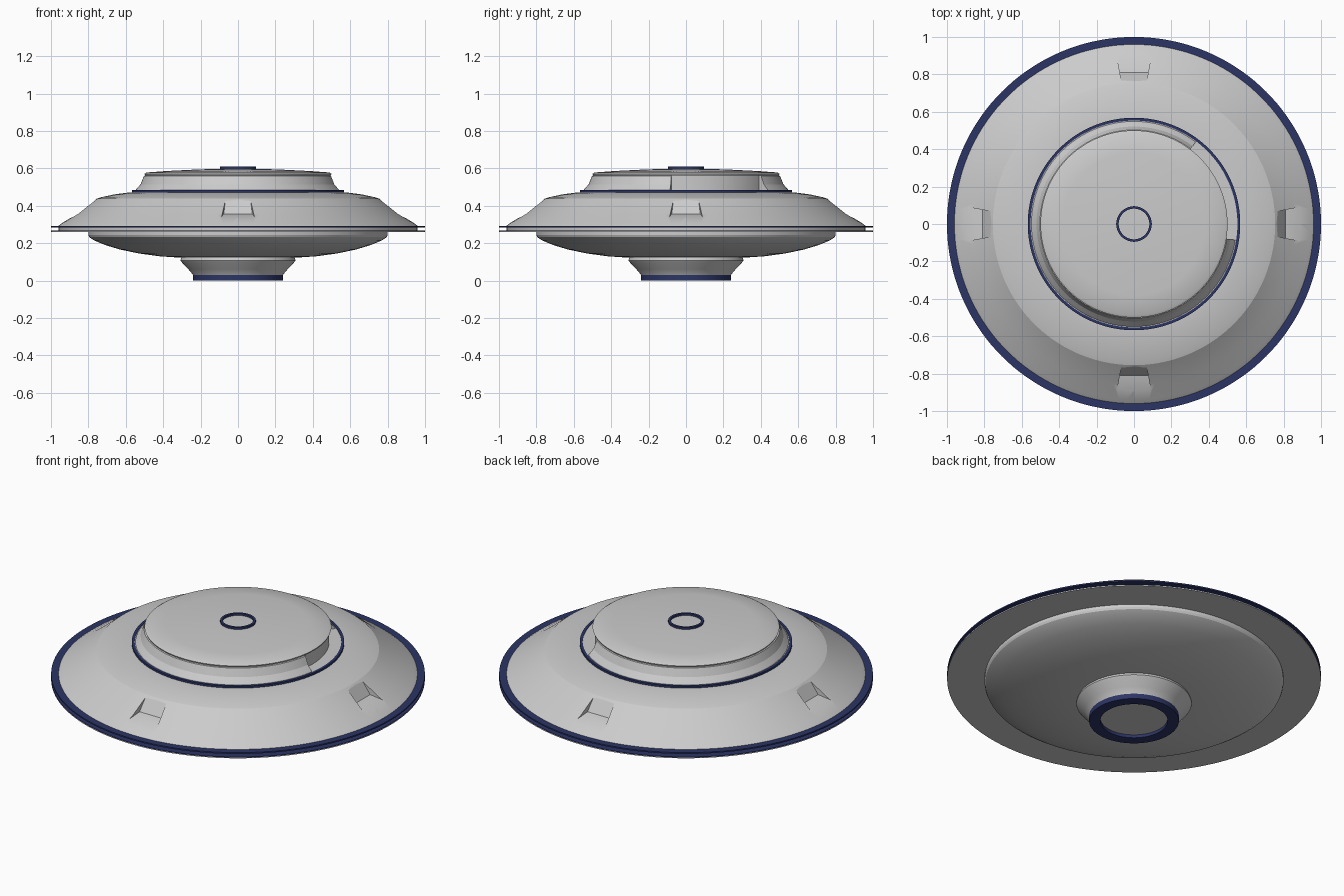
import bpy, bmesh
from math import cos, sin, radians, tau, pi

if "Cube" in bpy.data.objects:
    bpy.data.objects.remove(bpy.data.objects["Cube"])

navy = bpy.data.materials.new("navy")
navy.diffuse_color = (0.025, 0.035, 0.13, 1)
navy.use_nodes = True
navy.node_tree.nodes["Principled BSDF"].inputs["Base Color"].default_value = navy.diffuse_color


def make_object(name, bm, mat=None):
    bmesh.ops.recalc_face_normals(bm, faces=bm.faces[:])
    mesh = bpy.data.meshes.new(name)
    bm.to_mesh(mesh)
    bm.free()
    ob = bpy.data.objects.new(name, mesh)
    bpy.context.collection.objects.link(ob)
    if mat:
        mesh.materials.append(mat)
    return ob


def smooth(ob, angle=20):
    bpy.ops.object.select_all(action='DESELECT')
    ob.select_set(True)
    bpy.context.view_layer.objects.active = ob
    bpy.ops.object.shade_smooth_by_angle(angle=radians(angle))


def lathe(name, profile, mat=None, closed=False, start=0.0, sweep=360.0, segs=144):
    """Revolve an (r, z) profile about z; closed profiles make rings or arcs."""
    bm = bmesh.new()
    full = sweep >= 360
    n = segs if full else segs + 1
    rows = []
    for r, z in profile:
        if r == 0:
            rows.append([bm.verts.new((0, 0, z))] * n)
        else:
            angs = [radians(start + sweep * i / segs) for i in range(n)]
            rows.append([bm.verts.new((r * cos(a), r * sin(a), z)) for a in angs])
    pairs = list(zip(rows, rows[1:])) + ([(rows[-1], rows[0])] if closed else [])
    for a, b in pairs:
        for i in range(segs):
            j = (i + 1) % n
            bm.faces.new(list(dict.fromkeys((a[i], a[j], b[j], b[i]))))
    if not full:
        bm.faces.new([row[0] for row in rows])
        bm.faces.new([row[-1] for row in rows])
    return make_object(name, bm, mat)


def ring(name, r0, r1, z0, z1):
    smooth(lathe(name, [(r0, z0), (r1, z0), (r1, z1), (r0, z1)], navy, closed=True))


# Main saucer hull, bottom to top
hull = lathe("saucer_hull", [
    (0, 0.12), (0.30, 0.122), (0.42, 0.130), (0.53, 0.145), (0.63, 0.166),
    (0.71, 0.190), (0.77, 0.215), (0.795, 0.232), (0.80, 0.243), (0.80, 0.259),
    (1.0, 0.259), (1.0, 0.264), (0.96, 0.264), (0.96, 0.293), (0.94, 0.308),
    (0.86, 0.356), (0.755, 0.438), (0.73, 0.446), (0.66, 0.461), (0.60, 0.469),
    (0.56, 0.472), (0, 0.472)])

# Four window recesses cut into the sloping upper hull
section = [(0.89, 0.338), (0.81, 0.357), (0.765, 0.43), (0.745, 0.46), (0.96, 0.46), (0.96, 0.338)]
bm = bmesh.new()
for k in range(4):
    a = k * pi / 2
    sides = []
    for s in (-1, 1):
        row = []
        for r, z in section:
            w = s * (0.065 + (r - 0.75) * 0.18)
            row.append(bm.verts.new((r * cos(a) - w * sin(a), r * sin(a) + w * cos(a), z)))
        bm.faces.new(row)
        sides.append(row)
    for i in range(len(section)):
        j = (i + 1) % len(section)
        bm.faces.new((sides[0][i], sides[0][j], sides[1][j], sides[1][i]))
cutter = make_object("window_cutter", bm)
cutter.hide_render = True
cut = hull.modifiers.new("windows", 'BOOLEAN')
cut.operation = 'DIFFERENCE'
cut.solver = 'EXACT'
cut.object = cutter
bpy.context.view_layer.objects.active = hull
bpy.ops.object.modifier_apply(modifier=cut.name)
bpy.data.objects.remove(cutter)
smooth(hull)

# Grooved navy rim: a plate above and a thin one on the lower flange
ring("rim_upper_plate", 0.958, 1.0, 0.285, 0.293)
ring("rim_lower_plate", 0.958, 1.0, 0.263, 0.267)

# Neck and foot ring
smooth(lathe("neck", [(0, 0.018), (0.235, 0.018), (0.24, 0.03), (0.265, 0.06),
                      (0.298, 0.095), (0.308, 0.108), (0.302, 0.125), (0, 0.125)]), 40)
ring("foot_ring", 0.18, 0.24, 0.0, 0.032)

# Upper deck: floor, core drum, broken skirt and overhanging cap
smooth(lathe("deck_floor", [(0, 0.465), (0.555, 0.465), (0.555, 0.48), (0, 0.48)]))
ring("deck_ring", 0.553, 0.568, 0.466, 0.483)
smooth(lathe("core_drum", [(0, 0.475), (0.488, 0.475), (0.488, 0.57), (0, 0.57)]))
smooth(lathe("deck_skirt", [(0.48, 0.475), (0.55, 0.475), (0.547, 0.485), (0.521, 0.515),
                            (0.503, 0.56), (0.48, 0.566)], closed=True, start=53, sweep=298), 15)
smooth(lathe("deck_cap", [(0, 0.563), (0.497, 0.563), (0.50, 0.571), (0.488, 0.578),
                          (0.38, 0.586), (0.22, 0.594), (0.09, 0.598), (0, 0.598)]), 30)

# Navy ring at the crown
ring("crown_ring", 0.082, 0.095, 0.59, 0.61)
